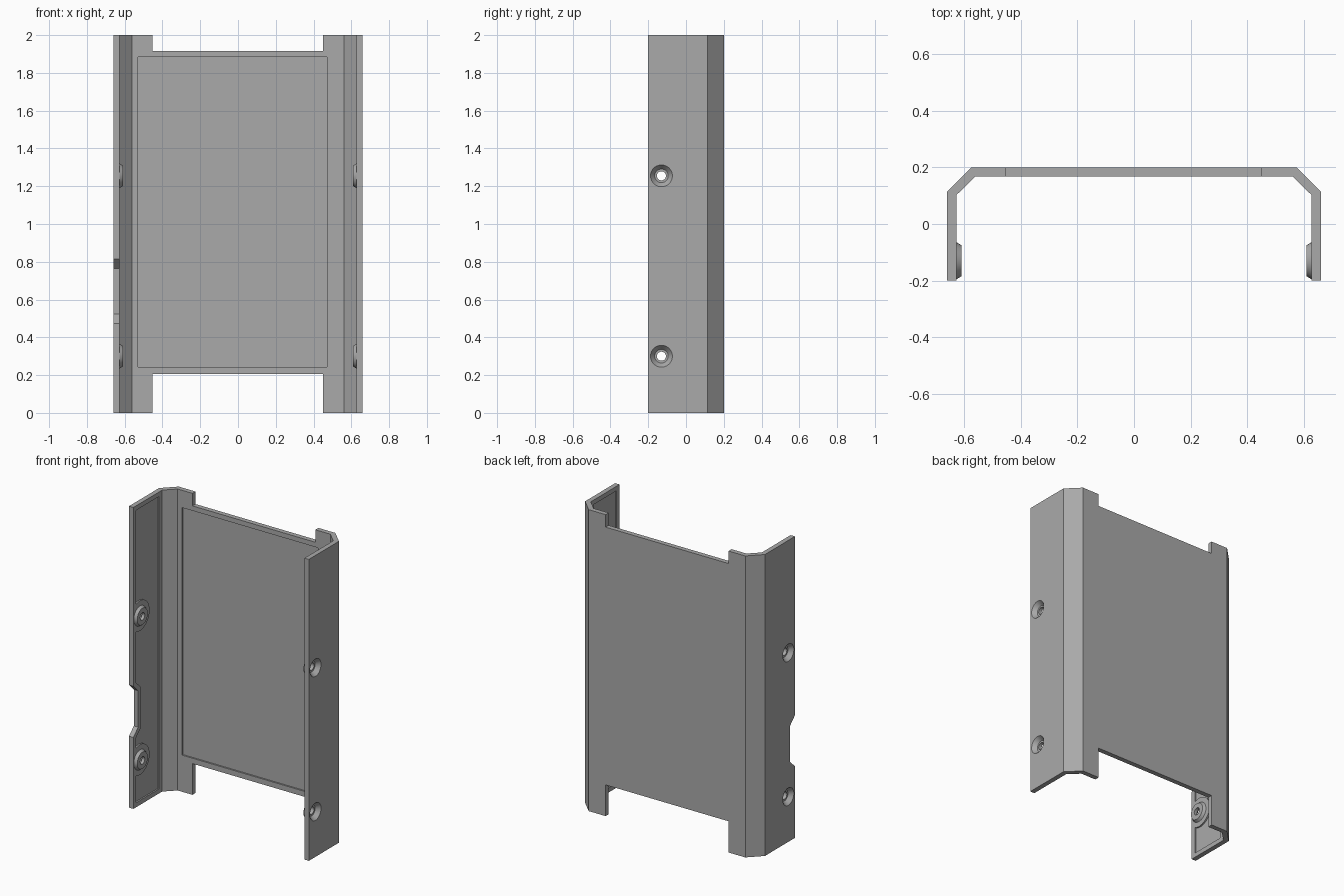
import bpy, bmesh, math
from mathutils import Matrix, Vector

if "Cube" in bpy.data.objects:
    bpy.data.objects.remove(bpy.data.objects["Cube"])

grey = bpy.data.materials.new("plain grey")
grey.use_nodes = True
grey.diffuse_color = (0.4, 0.4, 0.4, 1)
grey.node_tree.nodes["Principled BSDF"].inputs["Base Color"].default_value = (0.4, 0.4, 0.4, 1)

X, T = 0.66, 0.032          # half width, sheet thickness
SCREW_Y, SCREW_Z = -0.13, (0.3, 1.255)
FLOOR = X - T + 0.01        # depth of the shallow side pockets


def make(name, bm):
    bmesh.ops.recalc_face_normals(bm, faces=bm.faces)
    mesh = bpy.data.meshes.new(name)
    bm.to_mesh(mesh)
    bm.free()
    mesh.materials.append(grey)
    ob = bpy.data.objects.new(name, mesh)
    bpy.context.collection.objects.link(ob)
    return ob


def prism(name, points, vector):
    """Extrude a closed outline along a vector."""
    bm = bmesh.new()
    face = bm.faces.new([bm.verts.new(p) for p in points])
    out = bmesh.ops.extrude_face_region(bm, geom=[face])
    bmesh.ops.translate(bm, vec=Vector(vector),
                        verts=[v for v in out["geom"] if isinstance(v, bmesh.types.BMVert)])
    return make(name, bm)


def box(name, x0, x1, y0, y1, z0, z1):
    return prism(name, [(x0, y0, z0), (x1, y0, z0), (x1, y1, z0), (x0, y1, z0)],
                 (0, 0, z1 - z0))


def cone(name, side, z, xa, ra, xb, rb):
    """Round part along x, radius ra at xa and rb at xb."""
    bm = bmesh.new()
    bmesh.ops.create_cone(bm, cap_ends=True, segments=40, radius1=ra, radius2=rb,
                          depth=abs(xb - xa))
    turn = Matrix.Rotation(math.copysign(math.pi / 2, side * (xb - xa)), 4, "Y")
    place = Matrix.Translation((side * (xa + xb) / 2, SCREW_Y, z))
    bmesh.ops.transform(bm, matrix=place @ turn, verts=bm.verts)
    return make(name, bm)


def combine(target, tool, operation="DIFFERENCE"):
    mod = target.modifiers.new("cut", "BOOLEAN")
    mod.operation, mod.object, mod.solver = operation, tool, "EXACT"
    bpy.context.view_layer.objects.active = target
    bpy.ops.object.modifier_apply(modifier=mod.name)
    bpy.data.objects.remove(tool)


# Bent sheet shell
half_outer = [(X, -0.2), (X, 0.115), (0.575, 0.2)]
half_inner = [(0.56, 0.2 - T), (X - T, 0.102), (X - T, -0.2)]
half = half_outer
mirror = lambda pts: [(-x, y) for x, y in reversed(pts)]
outline = half_outer + mirror(half_outer) + mirror(half_inner) + half_inner
shell = prism("bracket_shell", [(x, y, 0) for x, y in outline], (0, 0, 2))

# End cutouts and shallow back pocket
combine(shell, box("top_cutout", -0.452, 0.45, 0.1, 0.3, 1.917, 2.1))
combine(shell, box("bottom_cutout", -0.452, 0.45, 0.1, 0.3, -0.1, 0.207))
combine(shell, box("back_pocket", -0.53, 0.47, 0.1, 0.178, 0.243, 1.885))

# Edge notch on one wall
notch = [(-0.25, 0.425), (-0.15, 0.523), (-0.15, 0.765), (-0.25, 0.863)]
combine(shell, prism("edge_notch", [(-0.8, y, z) for y, z in notch], (0.3, 0, 0)))


def pocket_outline(notched):
    """Side pocket that steps around the screw bosses and the notch."""
    front, r = -0.17, 0.1
    limit = math.acos((front - SCREW_Y) / r)
    arc = lambda zc: [(SCREW_Y + r * math.cos(a), zc + r * math.sin(a))
                      for a in [limit * (1 - i / 12) for i in range(25)]]
    step = [(front, 0.825), (-0.12, 0.777), (-0.12, 0.511), (front, 0.463)] if notched else []
    return ([(0.07, 0.03), (0.07, 1.97), (front, 1.97)] + arc(SCREW_Z[1]) + step
            + arc(SCREW_Z[0]) + [(front, 0.03)])


for side in (-1, 1):
    pts = [(side * FLOOR, y, z) for y, z in pocket_outline(side < 0)]
    combine(shell, prism("side_pocket", pts, (-side * 0.03, 0, 0)))
    # Screw bosses with countersunk holes
    for z in SCREW_Z:
        combine(shell, cone("boss", side, z, 0.634, 0.0695, 0.61, 0.055), "UNION")
        combine(shell, cone("countersink", side, z, X + 0.004, 0.061, X - 0.028, 0.036))
        combine(shell, cone("hole", side, z, 0.7, 0.024, 0.55, 0.024))

bpy.ops.object.select_all(action="DESELECT")
shell.select_set(True)
bpy.context.view_layer.objects.active = shell
bpy.ops.object.shade_smooth_by_angle(angle=math.radians(25))
